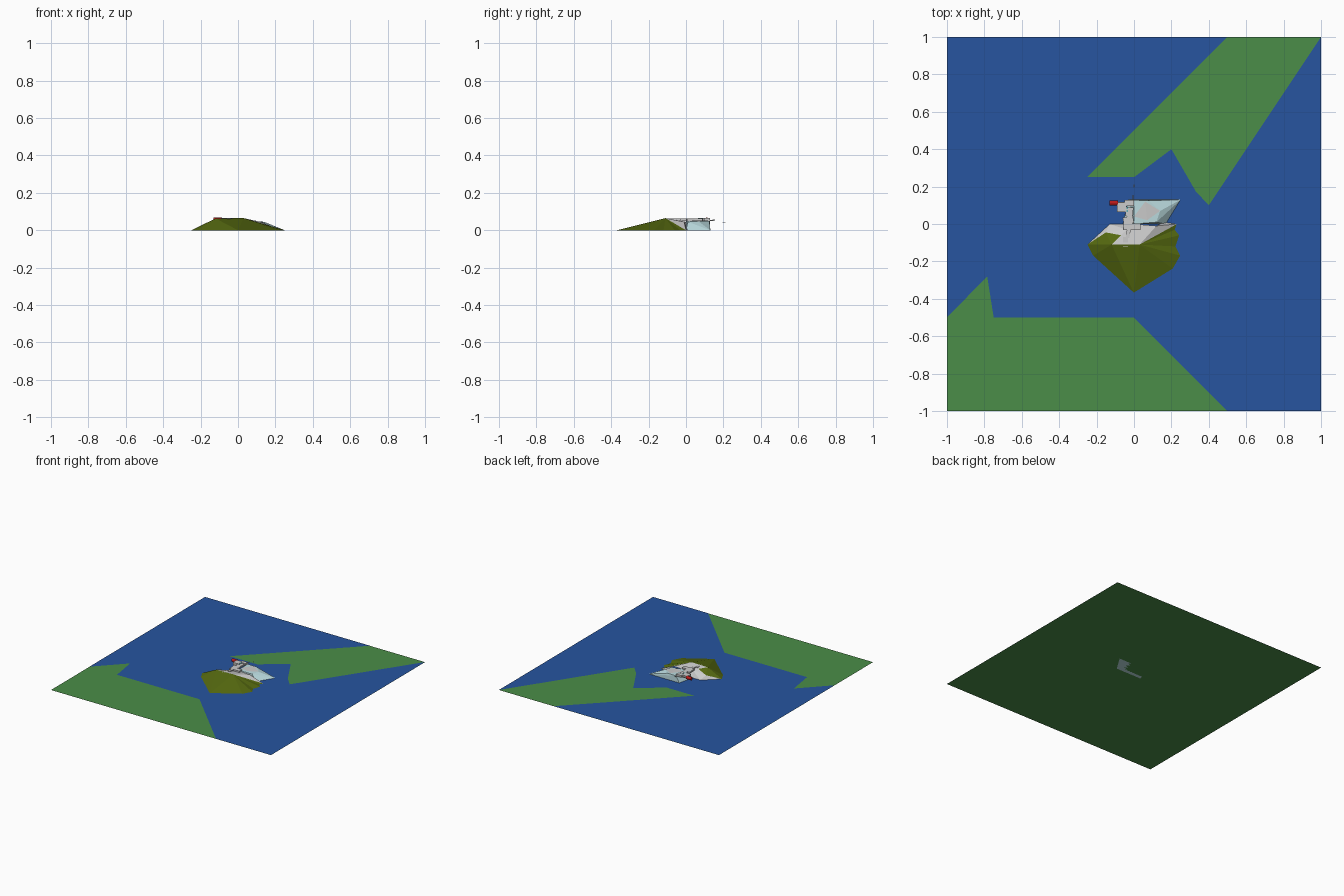
import bpy, bmesh, math
from mathutils import Vector

if "Cube" in bpy.data.objects:
    bpy.data.objects.remove(bpy.data.objects["Cube"])


def colour(name, rgb):
    m = bpy.data.materials.new(name)
    m.diffuse_color = (*rgb, 1)
    m.use_nodes = True
    m.node_tree.nodes["Principled BSDF"].inputs["Base Color"].default_value = m.diffuse_color
    return m


GREEN = colour("grass", (0.07, 0.27, 0.065))
BLUE = colour("water", (0.02, 0.09, 0.35))
OLIVE = colour("olive", (0.09, 0.14, 0.005))
ICE = colour("pale_blue", (0.5, 0.72, 0.75))
TEAL = colour("teal", (0.12, 0.42, 0.45))
RED = colour("red", (0.5, 0.01, 0.01))


def finish(name, bm, mat=None):
    me = bpy.data.meshes.new(name)
    bm.to_mesh(me)
    bm.free()
    ob = bpy.data.objects.new(name, me)
    bpy.context.collection.objects.link(ob)
    if mat:
        me.materials.append(mat)
    return ob


def flat(name, pts, z, mat):
    bm = bmesh.new()
    f = bm.faces.new([bm.verts.new((x, y, z)) for x, y in pts])
    bm.normal_update()
    if f.normal.z < 0:
        f.normal_flip()
    return finish(name, bm, mat)


def fans(name, parts, mat=None):
    # each part is a peak and the run of points its facets spread to
    bm = bmesh.new()
    for peak, rim in parts:
        for a, b in zip(rim, rim[1:]):
            bm.faces.new([bm.verts.new(p) for p in (peak, a, b)])
    bmesh.ops.remove_doubles(bm, verts=bm.verts, dist=1e-5)
    bm.normal_update()
    for f in bm.faces:
        if f.normal.z < 0:
            f.normal_flip()
    return finish(name, bm, mat)


def hull(name, pts, mat=None):
    bm = bmesh.new()
    for p in pts:
        bm.verts.new(p)
    bmesh.ops.convex_hull(bm, input=bm.verts)
    return finish(name, bm, mat)


def box(name, c, s, mat=None, turn=0):
    bm = bmesh.new()
    bmesh.ops.create_cube(bm, size=1)
    bmesh.ops.scale(bm, vec=s, verts=bm.verts)
    ob = finish(name, bm, mat)
    ob.location = c
    ob.rotation_euler.z = turn
    return ob


def tube(name, a, b, r, mat=None, sides=8):
    a, b = Vector(a), Vector(b)
    bm = bmesh.new()
    bmesh.ops.create_cone(bm, cap_ends=True, segments=sides, radius1=r,
                          radius2=r, depth=(b - a).length)
    ob = finish(name, bm, mat)
    ob.location = (a + b) / 2
    ob.rotation_euler = (b - a).to_track_quat('Z', 'Y').to_euler()
    return ob


# Land sheet with water laid over it
flat("land", [(-1, -1), (1, -1), (1, 1), (-1, 1)], 0, GREEN)
flat("water", [(-1, 1), (.5, 1), (-.25, .25), (0, .25), (.2, .4), (.33, .175),
               (.4, .1), (1, 1), (1, -1), (.5, -1), (0, -.5), (-.75, -.5),
               (-.785, -.28), (-1, -.5)], 0.001, BLUE)

# Olive hill: long grassy slopes to the front, small wedges to the back
A, B = (-.12, -.11, .063), (.03, -.11, .065)
W, N, S = (-.25, -.11, 0), (-.13, 0, 0), (0, -.37, 0)
fans("hill", [
    (A, [W, (-.22, -.17, 0), S]),
    (B, [A, S, (.21, -.24, 0), (.25, -.17, 0), (.225, -.12, 0),
         (.245, -.06, 0), (.22, -.03, 0), (.23, 0, 0)]),
    (A, [W, (-.15, -.045, .03), (-.07, -.06, .055)])], OLIVE)

# Grey cliff behind the ridge
K = (-.04, -.03, .05)
fans("cliff", [
    ((-.15, -.045, .03), [W, N, K, (-.07, -.06, .055)]),
    (K, [N, (-.06, 0, 0), (0, .0, .045), (.12, -.01, .045), B, A,
         (-.07, -.06, .055)]),
    ((.12, -.01, .045), [B, (.23, 0, 0), (.16, .01, 0)])])

# Pale ice-coloured rock with a steep back face
hull("pale_rock", [(-.06, 0, 0), (-.03, .13, 0), (.25, .13, 0), (.17, 0, 0),
                   (0, .128, .05), (.08, .125, .05), (.14, .07, .045),
                   (.12, .01, .045), (0, 0, .05)], ICE)
fans("rock_top", [((.06, .12, .054), [(0, .04, .052), (.07, .02, .052),
                                      (.14, .07, .047)])])

# Stepped walkway leading from the ridge to the lookout
for i, (x, y, w, l, t) in enumerate([
        (-.045, -.095, .025, .05, 0), (-.03, -.045, .02, .06, -.15),
        (-.01, -.015, .09, .035, 0), (-.03, .02, .055, .04, .2),
        (-.025, .065, .04, .05, -.1)]):
    box(f"walkway_{i}", (x, y, .056), (w, l, .012), None, t)

# Lookout building with teal windows and a red drum
box("lookout", (-.065, .088, .055), (.05, .05, .02))
box("lookout_wing", (-.025, .112, .057), (.05, .03, .016))
for i in range(4):
    box(f"window_{i}", (-.038, .07 + .016 * i, .06), (.012, .011, .01), TEAL)
tube("red_drum", (-.13, .112, .055), (-.085, .112, .055), .013, RED, 12)
tube("drum_axle", (-.085, .112, .055), (-.05, .112, .055), .006)

# Thin masts near the back
tube("mast", (-.005, .12, .05), (-.005, .155, .055), .003)
tube("mast_tip", (0, .195, .04), (0, .21, .04), .002)
